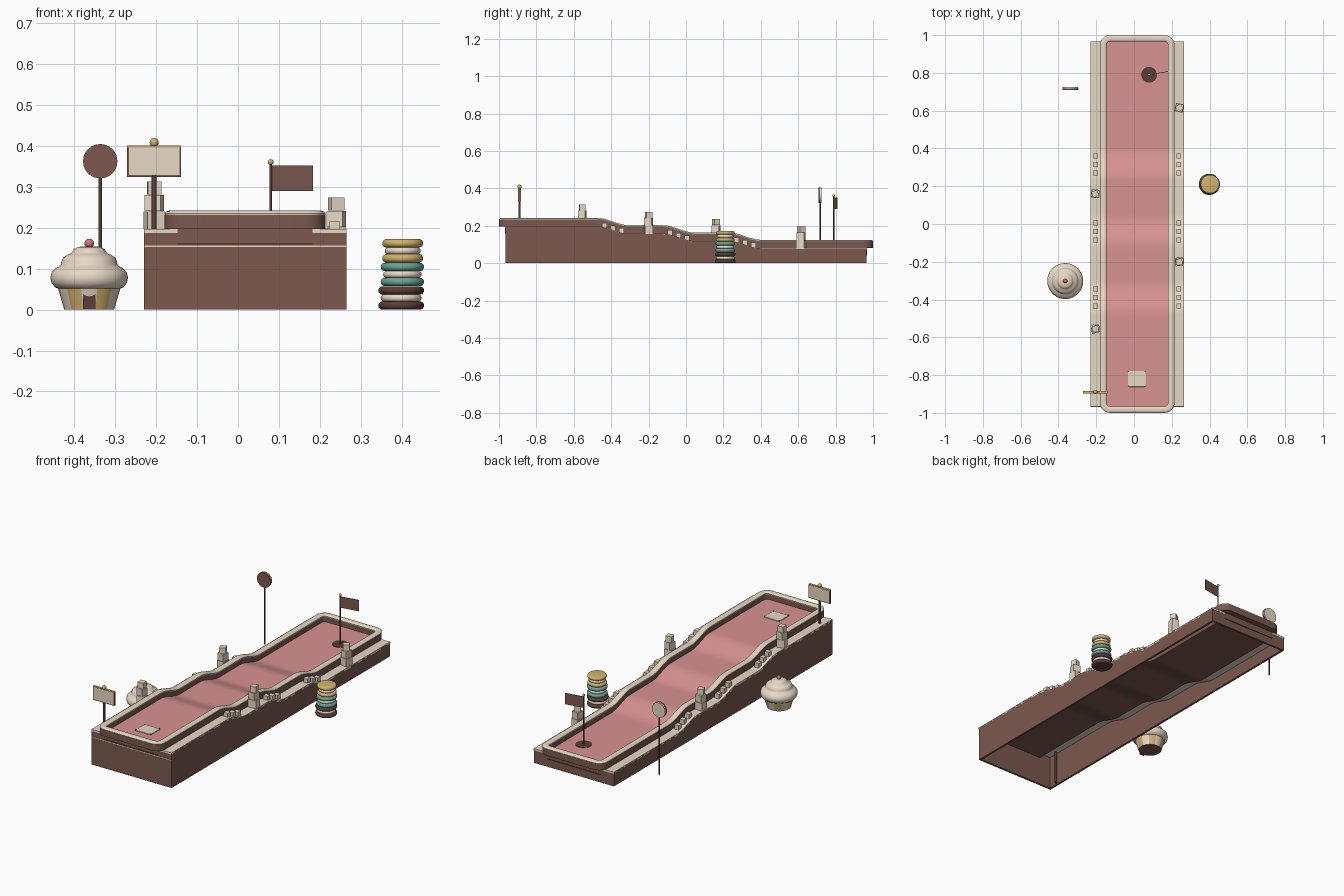
import bpy, bmesh, math
from mathutils import Matrix

if "Cube" in bpy.data.objects:
    bpy.data.objects.remove(bpy.data.objects["Cube"])

def mat(name, c):
    m = bpy.data.materials.new(name)
    m.diffuse_color = (*c, 1)
    m.use_nodes = True
    m.node_tree.nodes["Principled BSDF"].inputs["Base Color"].default_value = m.diffuse_color
    return m

CREAM = mat("cream", (0.80, 0.69, 0.56))
PINK = mat("pink", (0.69, 0.29, 0.29))
BROWN = mat("chocolate", (0.20, 0.10, 0.08))
DARK = mat("dark_chocolate", (0.10, 0.048, 0.04))
GOLD = mat("gold", (0.65, 0.45, 0.15))
TEAL = mat("teal", (0.15, 0.36, 0.31))
CHERRY = mat("cherry", (0.62, 0.18, 0.20))
CX = 0.0175            # lane centre line
STEPS = (-0.39, -0.04, 0.315)

def height(y):
    """Base top: three smooth drops along the lane."""
    z = 0.197
    for s in STEPS:
        t = min(1, max(0, (y - s + 0.085) / 0.17))
        z -= 0.039 * t * t * (3 - 2 * t)
    return z

def finish(name, bm, mats, smooth=None):
    bmesh.ops.recalc_face_normals(bm, faces=bm.faces)
    me = bpy.data.meshes.new(name)
    bm.to_mesh(me)
    bm.free()
    for m in mats if isinstance(mats, (list, tuple)) else [mats]:
        me.materials.append(m)
    ob = bpy.data.objects.new(name, me)
    bpy.context.collection.objects.link(ob)
    if smooth:
        bpy.ops.object.select_all(action='DESELECT')
        ob.select_set(True)
        bpy.context.view_layer.objects.active = ob
        bpy.ops.object.shade_smooth_by_angle(angle=math.radians(smooth))
    return ob

def box(name, loc, size, m, rot=0):
    bm = bmesh.new()
    M = Matrix.Translation(loc) @ Matrix.Rotation(rot, 4, 'Z') @ Matrix.Diagonal((*size, 1))
    bmesh.ops.create_cube(bm, size=1, matrix=M)
    return finish(name, bm, m)

def cyl(name, loc, r, h, m, axis='Z', seg=32):
    bm = bmesh.new()
    R = Matrix.Rotation(math.pi / 2, 4, 'X') if axis == 'Y' else Matrix()
    bmesh.ops.create_cone(bm, cap_ends=True, segments=seg, radius1=r, radius2=r, depth=h,
                          matrix=Matrix.Translation(loc) @ R)
    return finish(name, bm, m, 40)

def ball(name, loc, r, m):
    bm = bmesh.new()
    bmesh.ops.create_uvsphere(bm, u_segments=20, v_segments=12, radius=r, matrix=Matrix.Translation(loc))
    return finish(name, bm, m, 60)

def bridge(bm, rings, closed):
    n = len(rings[0])
    pairs = list(zip(rings, rings[1:] + rings[:1])) if closed else list(zip(rings, rings[1:]))
    for a, b in pairs:
        for i in range(n):
            j = (i + 1) % n
            bm.faces.new((a[i], a[j], b[j], b[i]))
    if not closed:
        bm.faces.new(rings[0])
        bm.faces.new(rings[-1])

def strip(name, x0, x1, top, bottom, ylim, m, to_floor=False):
    """Bar running along y that follows the stepped height."""
    bm = bmesh.new()
    rings = []
    for i in range(121):
        y = -ylim + 2 * ylim * i / 120
        h = height(y)
        zb = 0 if to_floor else h + bottom
        rings.append([bm.verts.new(p) for p in ((x0, y, zb), (x1, y, zb), (x1, y, h + top), (x0, y, h + top))])
    bridge(bm, rings, False)
    return finish(name, bm, m, 30)

def rail(name, section, m):
    """Sweep a section (offset, z) around a rounded rectangle over the steps."""
    hx, hy, r = 0.180, 0.983, 0.035
    path = []
    for q, (sx, sy) in enumerate(((1, 1), (-1, 1), (-1, -1), (1, -1))):
        for k in range(7):
            a = math.pi / 2 * (q + k / 6)
            path.append((sx * (hx - r), sy * (hy - r), math.cos(a), math.sin(a)))
        if q in (0, 2):
            continue
        for k in range(1, 120):     # long straight sides
            path.append((sx * (hx - r), sy * (hy - r) * (1 - 2 * k / 120), sx, 0))
    bm = bmesh.new()
    rings = []
    for x, y, nx, ny in path:
        h = height(y)
        rings.append([bm.verts.new((CX + x + nx * (r + o), y + ny * (r + o), h + z)) for o, z in section])
    bridge(bm, rings, True)
    return finish(name, bm, m, 40)

def lathe(name, loc, profile, m, seg=48, smooth=50):
    bm = bmesh.new()
    rings = []
    for r, z in profile:
        rings.append([bm.verts.new((loc[0] + r * math.sin(2 * math.pi * i / seg),
                                    loc[1] - r * math.cos(2 * math.pi * i / seg), loc[2] + z)) for i in range(seg)])
    bridge(bm, rings, False)
    return finish(name, bm, m, smooth)

# hollow base: stepped side walls and end walls
for s, side in ((-1, "left"), (1, "right")):
    xo, xi, xl = CX + s * 0.248, CX + s * 0.236, CX + s * 0.165
    strip("base_wall_" + side, min(xo, xi), max(xo, xi), -0.003, 0, 0.966, BROWN, True)
    strip("ledge_" + side, min(xo, xl), max(xo, xl), 0, -0.01, 0.967, CREAM)
for y, h, name in ((-0.96, 0.197, "front"), (0.96, 0.08, "back")):
    box("base_wall_" + name, (CX, y, h / 2 - 0.001), (0.494, 0.012, h - 0.002), BROWN)
    yy = math.copysign(0.966, y)
    box("shadow_groove_" + name, (CX, yy, h - 0.036), (0.33, 0.006, 0.005), DARK)
box("front_cream_line", (CX, -0.966, 0.155), (0.494, 0.003, 0.004), CREAM)

# lane slab, playing surface and bumper rail
strip("lane_slab", CX - 0.166, CX + 0.166, 0.001, -0.036, 0.967, BROWN)
strip("fairway", CX - 0.166, CX + 0.166, 0.005, 0.001, 0.97, PINK)
rail("bumper", ((-0.016, 0), (0.017, 0), (0.017, 0.035), (-0.016, 0.035)), BROWN)
rail("bumper_cap", ((-0.017, 0.033), (0.016, 0.033), (0.017, 0.038), (0.013, 0.043), (0.006, 0.045),
                    (-0.006, 0.045), (-0.013, 0.043), (-0.018, 0.038)), CREAM)

# tee mat, cup hole and flag
tee = box("tee_mat", (0.015, -0.82, 0.204), (0.096, 0.084, 0.005), CREAM)
bev = tee.modifiers.new("round", 'BEVEL')
bev.width, bev.segments = 0.0015, 2
for sx in (-1, 1):
    for sy in (-1, 1):
        cyl("tee_marker", (0.015 + sx * 0.045, -0.82 + sy * 0.039, 0.205), 0.004, 0.006, BROWN, seg=12)
cyl("hole", (0.08, 0.79, 0.085), 0.042, 0.004, DARK)
cyl("flag_pole", (0.08, 0.79, 0.222), 0.003, 0.276, DARK, seg=12)
ball("flag_pole_tip", (0.08, 0.79, 0.361), 0.007, GOLD)
box("flag", (0.132, 0.799, 0.321), (0.103, 0.003, 0.062), BROWN, math.radians(10))

# sugar cubes: tall stacks and short rows beside each slope
for n, (x, y) in enumerate(((-0.205, -0.555), (0.24, -0.2), (-0.205, 0.16), (0.24, 0.615))):
    z = height(y)
    for k, (s, a) in enumerate(((0.044, 0.25), (0.040, -0.2), (0.033, 0.1))):
        box("sugar_stack", (x, y, z + s / 2), (s, s, s - 0.001), CREAM, a + 0.15 * n * (k - 1))
        z += s
for s in STEPS:
    for x in (-0.203, 0.237):
        for d in (-0.045, 0, 0.045):
            y = s + d
            box("sugar_cube", (x, y, height(y) + 0.011), (0.026, 0.026, 0.026), CREAM)

# sign board
SX, SY = -0.205, -0.89
cyl("sign_post", (SX, SY, 0.2), 0.006, 0.4, DARK, seg=16)
box("sign_frame", (SX, SY, 0.362), (0.132, 0.009, 0.076), BROWN)
box("sign_panel", (SX, SY, 0.363), (0.123, 0.014, 0.068), CREAM)
box("sign_top_trim", (SX, SY, 0.399), (0.132, 0.013, 0.005), GOLD)
ball("sign_knob", (SX, SY, 0.409), 0.011, GOLD)

# lollipop: chocolate front, cream back
cyl("lollipop_stick", (-0.337, 0.717, 0.165), 0.004, 0.33, DARK, seg=12)
cyl("lollipop_front", (-0.337, 0.713, 0.363), 0.042, 0.009, BROWN, 'Y')
cyl("lollipop_back", (-0.337, 0.721, 0.363), 0.041, 0.007, CREAM, 'Y')

# cupcake house: striped wrapper, frosting, door and cherry
CU = (-0.364, -0.302, 0)
wrap = lathe("cupcake_wrapper", CU, ((0.061, 0), (0.081, 0.068)), [CREAM, GOLD, BROWN], 48, 30)
for p in wrap.data.polygons:
    if abs(p.normal.z) > 0.9:
        p.material_index = 2
        continue
    a = math.degrees(math.atan2(p.center.x - CU[0], -(p.center.y - CU[1])))
    p.material_index = int((a + 375) // 30) % 2
lathe("frosting", CU, ((0.07, 0.05), (0.083, 0.054), (0.092, 0.065), (0.095, 0.078), (0.092, 0.091),
                       (0.083, 0.101), (0.073, 0.106), (0.069, 0.110), (0.068, 0.118), (0.064, 0.127),
                       (0.054, 0.134), (0.044, 0.138), (0.041, 0.142), (0.038, 0.148), (0.028, 0.153),
                       (0.014, 0.155)), CREAM)
box("cupcake_door", (CU[0], CU[1] - 0.066, 0.021), (0.03, 0.009, 0.042), DARK)
ball("cherry", (CU[0], CU[1], 0.162), 0.0115, CHERRY)

# stack of three sandwich biscuits
def shell(name, x, r, z, h, m):
    lathe(name, (x, 0.21, z), [(r - h / 2 + h / 2 * math.cos(t), h / 2 + h / 2 * math.sin(t))
                               for t in [math.pi * (k / 8 - 0.5) for k in range(9)]], m)

for k, (x, r, m) in enumerate(((0.399, 0.056, DARK), (0.402, 0.053, TEAL), (0.403, 0.050, GOLD))):
    z = 0.0577 * k
    shell("biscuit_bottom", x, r, z, 0.0205, m)
    shell("biscuit_filling", x, r - 0.006, z + 0.0195, 0.018, CREAM)
    shell("biscuit_top", x, r, z + 0.0367, 0.0205, m)
